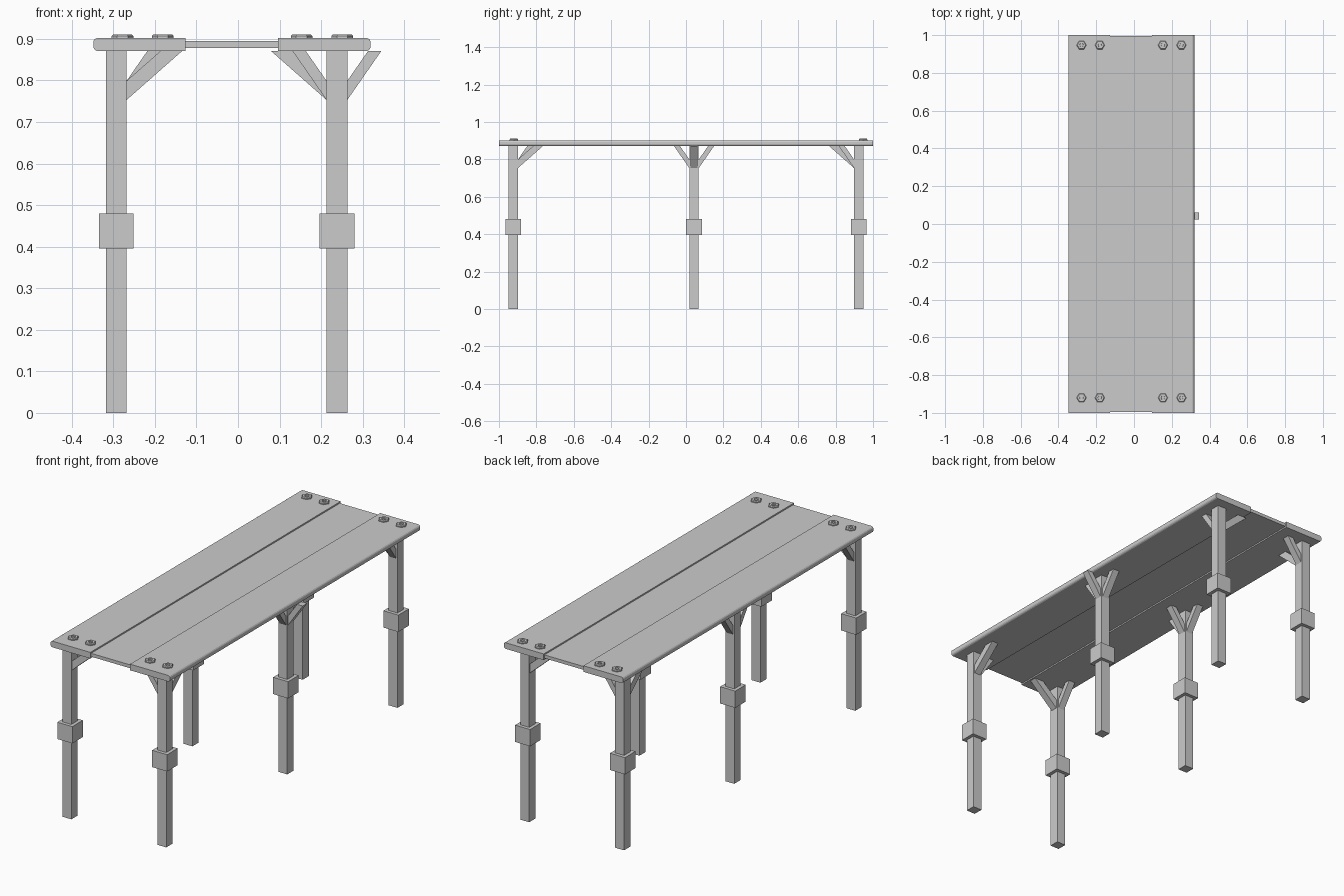
import bpy, bmesh, math
from mathutils import Matrix

if "Cube" in bpy.data.objects:
    bpy.data.objects.remove(bpy.data.objects["Cube"])


def make(name, bm):
    bmesh.ops.recalc_face_normals(bm, faces=bm.faces)
    me = bpy.data.meshes.new(name)
    bm.to_mesh(me)
    bm.free()
    ob = bpy.data.objects.new(name, me)
    bpy.context.collection.objects.link(ob)
    return ob


def box(name, x0, x1, y0, y1, z0, z1):
    bm = bmesh.new()
    m = Matrix.Translation(((x0 + x1) / 2, (y0 + y1) / 2, (z0 + z1) / 2))
    bmesh.ops.create_cube(bm, size=1, matrix=m @ Matrix.Diagonal((x1 - x0, y1 - y0, z1 - z0, 1)))
    return make(name, bm)


def extrude_profile(name, pts, y0, y1, matrix=Matrix()):
    """Extrude an (x, z) outline along y, then place it."""
    bm = bmesh.new()
    face = bm.faces.new([bm.verts.new((x, y0, z)) for x, z in pts])
    ext = bmesh.ops.extrude_face_region(bm, geom=[face])
    verts = [v for v in ext["geom"] if isinstance(v, bmesh.types.BMVert)]
    bmesh.ops.translate(bm, verts=verts, vec=(0, y1 - y0, 0))
    bm.transform(matrix)
    return make(name, bm)


Z0, Z1 = 0.871, 0.902      # underside and top of the side planks
STEEP, LONG = 0.082, 0.134  # reach of the two brace sizes

# Tabletop planks, with the outer long edges softened
c, d = 0.008, 0.003
for side, outer, inner in (("left", -0.348, -0.126), ("right", 0.319, 0.096)):
    s = 1 if outer > 0 else -1
    extrude_profile(side + "_plank", [
        (inner, Z0), (outer - s * c, Z0), (outer - s * d, Z0 + d), (outer, Z0 + c),
        (outer, Z1 - c), (outer - s * d, Z1 - d), (outer - s * c, Z1), (inner, Z1)], -1, 1)
box("middle_plank", -0.126, 0.096, -0.994, 0.994, 0.878, 0.895)


def brace(name, x, y, angle, reach):
    """Diagonal brace leaving the leg face in the given direction."""
    w = 0.025
    k = 0.046 * reach / (Z0 - 0.753)
    pts = [(w, 0.753), (w + reach, Z0), (w + reach - k, Z0), (w, 0.799)]
    m = Matrix.Translation((x, y, 0)) @ Matrix.Rotation(math.radians(angle), 4, 'Z')
    extrude_profile(name, pts, -0.018, 0.018, m)


def leg(name, x, y, braces):
    box(name, x - 0.025, x + 0.025, y - 0.025, y + 0.025, 0, Z0)
    box(name + "_collar", x - 0.042, x + 0.042, y - 0.042, y + 0.042, 0.395, 0.48)
    for i, (angle, reach) in enumerate(braces):
        brace(f"{name}_brace_{i + 1}", x, y, angle, reach)


# Corner legs, each turned a quarter from the last
XL, XR, YE, YM = -0.293, 0.238, 0.924, 0.043
corners = [("front_right_leg", XR, -YE), ("back_right_leg", XR, YE),
           ("back_left_leg", XL, YE), ("front_left_leg", XL, -YE)]
for i, (name, x, y) in enumerate(corners):
    leg(name, x, y, [(90 + 90 * i, LONG), (180 + 90 * i, STEEP)])

# Middle legs with three braces
for name, x in (("middle_left_leg", XL), ("middle_right_leg", XR)):
    leg(name, x, YM, [(0, STEEP), (90, STEEP), (-90, STEEP)])

# Bolts: hexagonal heads with a chamfer and a small recessed socket
RINGS = [(0.026, Z1 - 0.002), (0.026, 0.907), (0.022, 0.911), (0.011, 0.911), (0.010, 0.906)]
for j, y in enumerate((-0.92, 0.947)):
    for i, x in enumerate((-0.278, -0.181, 0.153, 0.251)):
        bm = bmesh.new()
        rings = [[bm.verts.new((x + r * math.cos(a * math.pi / 3), y + r * math.sin(a * math.pi / 3), z))
                  for a in range(6)] for r, z in RINGS]
        for lo, hi in zip(rings, rings[1:]):
            for a in range(6):
                b = (a + 1) % 6
                bm.faces.new((lo[a], lo[b], hi[b], hi[a]))
        bm.faces.new(rings[0][::-1])
        bm.faces.new(rings[-1])
        make(f"{('front', 'back')[j]}_bolt_{i + 1}", bm)
